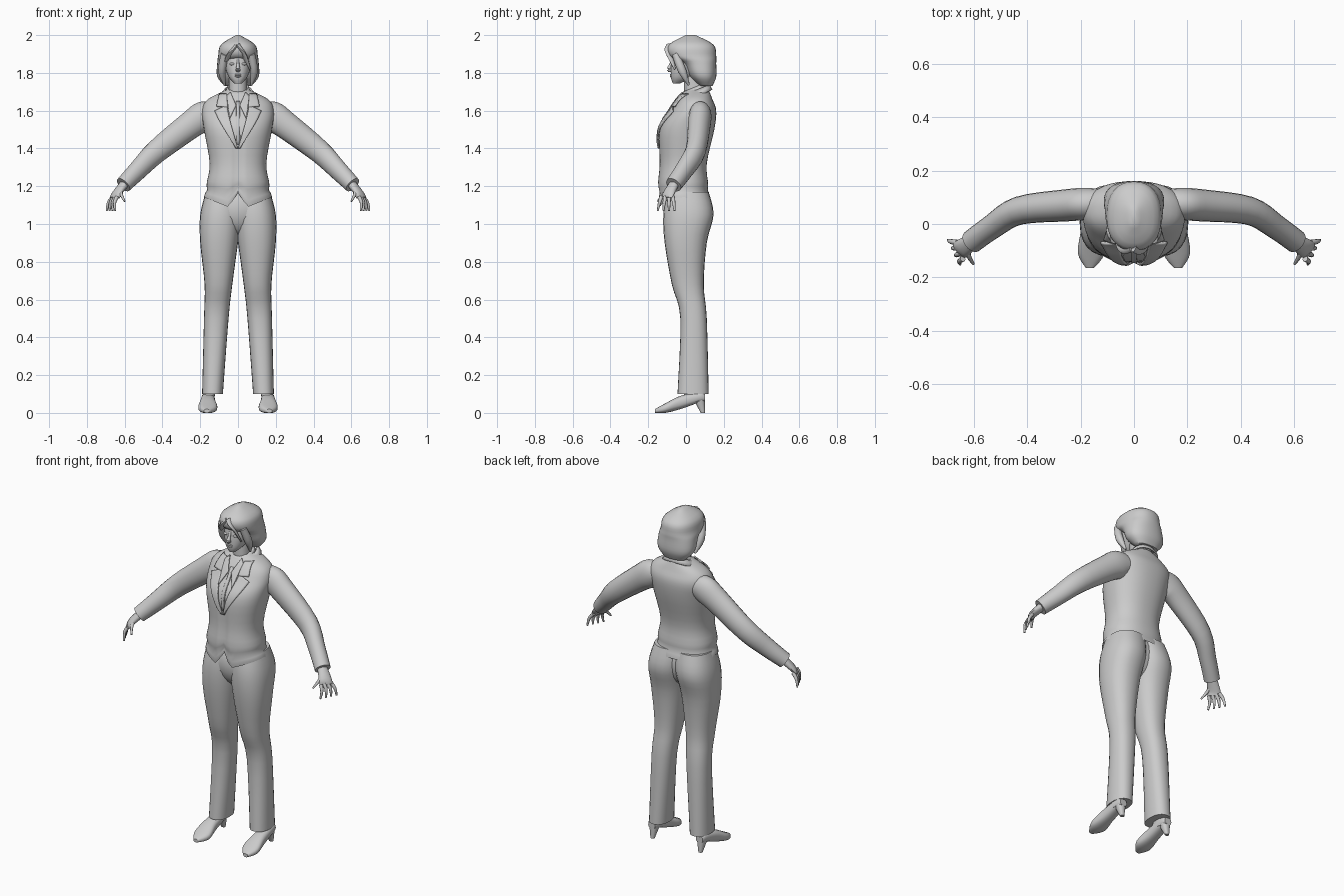
import bpy, bmesh, math
from mathutils import Vector
from mathutils.bvhtree import BVHTree

cube = bpy.data.objects.get("Cube")
if cube:
    bpy.data.objects.remove(cube, do_unlink=True)

grey = bpy.data.materials.new("plain_grey")
grey.use_nodes = True
colour = (.6, .6, .6, 1)
grey.diffuse_color = colour
grey.node_tree.nodes["Principled BSDF"].inputs["Base Color"].default_value = colour


def make(name, verts, faces, mirror=False, thickness=0):
    mesh = bpy.data.meshes.new(name)
    mesh.from_pydata(verts, [], faces)
    bm = bmesh.new()
    bm.from_mesh(mesh)
    bmesh.ops.recalc_face_normals(bm, faces=bm.faces)
    bm.to_mesh(mesh)
    bm.free()
    mesh.materials.append(grey)
    part = bpy.data.objects.new(name, mesh)
    bpy.context.collection.objects.link(part)
    bpy.ops.object.select_all(action="DESELECT")
    part.select_set(True)
    bpy.context.view_layer.objects.active = part
    bpy.ops.object.shade_smooth_by_angle(angle=math.radians(50))
    if thickness:
        part.modifiers.new("thickness", "SOLIDIFY").thickness = thickness
    if mirror:
        part.modifiers.new("mirror", "MIRROR")
    return part


def smooth(stations, steps=4):
    """Run a soft curve through a few stations of equal length."""
    points = [Vector(station) for station in stations]
    padded = [points[0], *points, points[-1]]
    result = []
    for before, start, end, after in zip(padded, padded[1:], padded[2:], padded[3:]):
        for step in range(steps):
            t = step / steps
            leave, arrive = (end - before) / 2, (after - start) / 2
            ease = t * t * (3 - 2 * t)
            result.append(start.lerp(end, ease) + leave * t * (1 - t) ** 2 - arrive * t * t * (1 - t))
    return result + [points[-1]]


def ring(centre, u, v, power=2, sides=24):
    def soften(value):
        return math.copysign(abs(value) ** (2 / power), value)
    angles = [math.tau * side / sides for side in range(sides)]
    return [Vector(centre) + soften(math.cos(angle)) * Vector(u) + soften(math.sin(angle)) * Vector(v)
            for angle in angles]


def level(height, left, right, front, back, tilt=0, sides=24):
    """Horizontal cross-section; tilt raises its back edge."""
    depth = (back - front) / 2
    centre = ((left + right) / 2, (front + back) / 2, height)
    return ring(centre, ((right - left) / 2, 0, 0), (0, depth, depth * tilt), 2.3, sides)


def loft(name, rings, caps=True, **options):
    sides = len(rings[0])
    verts = [point for section in rings for point in section]
    faces = []
    for base in range(0, len(verts) - sides, sides):
        for side in range(sides):
            after = (side + 1) % sides
            faces.append((base + side, base + after, base + sides + after, base + sides + side))
    if caps:
        faces += [range(sides), range(len(verts) - sides, len(verts))]
    return make(name, verts, faces, **options)


def symmetric(stations, sides=32):
    """Sections from height, half width, front and back."""
    return [level(z, -half, half, front, back, sides=sides) for z, half, front, back in smooth(stations)]


def tube(name, stations, sides=12, **options):
    """Limb through stations of position, upright radius and sideways radius."""
    path = smooth(stations)
    centres = [Vector(station[:3]) for station in path]
    rings = []
    for index, (centre, station) in enumerate(zip(centres, path)):
        ahead = centres[min(index + 1, len(path) - 1)]
        along = (ahead - centres[max(index - 1, 0)]).normalized()
        upright = (Vector((0, 0, 1)) - along * along.z).normalized()
        rings.append(ring(centre, upright * station[3], along.cross(upright) * station[4], sides=sides))
    return loft(name, rings, **options)


def ball(name, centre, radii, **options):
    width, depth, height = radii
    rings = []
    for index in range(1, 12):
        angle = math.pi * index / 12
        size = math.sin(angle)
        middle = Vector(centre) - Vector((0, 0, height * math.cos(angle)))
        rings.append(ring(middle, (width * size, 0, 0), (0, depth * size, 0)))
    return loft(name, rings, **options)


# Jacket body with a fold above the hem, a pointed front and a centre valley
sections = symmetric([(1.13, .18, -.14, .13), (1.2, .17, -.15, .12), (1.32, .15, -.14, .11),
                      (1.5, .18, -.14, .15), (1.6, .19, -.08, .16), (1.66, .16, -.04, .14),
                      (1.71, .06, 0, .12)], sides=48)
for point in (point for section in sections for point in section):
    fold = 1 - .06 * math.exp(-((point.z - 1.18) / .02) ** 2)
    point.x *= fold
    point.y *= fold
    across = abs(point.x)
    if point.y < 0:
        if point.z < 1.5 and across < .02:
            point.y += .012
        drop = max(.035 - 1.5 * across, .4 * across - .06)
        point.z += drop * max(0, (1.25 - point.z) / .12)
jacket = loft("jacket_body", sections, caps=False)
cloth = BVHTree.FromPolygons([vertex.co for vertex in jacket.data.vertices],
                             [face.vertices for face in jacket.data.polygons])


def patch(name, inner, outer, lift, steps=6, mirror=True):
    """Strip laid over the jacket front between two edges given as x and z."""
    verts = []
    for first, second in zip(smooth(inner, steps), smooth(outer, steps)):
        for step in range(steps + 1):
            x, z = first.lerp(second, step / steps)
            hit = cloth.ray_cast(Vector((x, -1, z)), Vector((0, 1, 0)))[0]
            if hit is None:
                hit = cloth.find_nearest(Vector((x, 0, z)))[0]
            verts.append((x, hit.y - lift, z))
    row = steps + 1
    faces = [(start + step, start + step + 1, start + row + step + 1, start + row + step)
             for start in range(0, len(verts) - row, row) for step in range(steps)]
    return make(name, verts, faces, mirror=mirror, thickness=.008)


# Lapels, collar wings, shirt collar points and placket
patch("lapels", [(0, 1.4), (.04, 1.54), (.06, 1.63)], [(.01, 1.4), (.09, 1.53), (.125, 1.6)], .014)
patch("collar_wings", [(.055, 1.62), (.06, 1.69)], [(.115, 1.625), (.1, 1.69)], .016)
patch("shirt_collar_points", [(.01, 1.63), (.04, 1.7)], [(.045, 1.56), (.06, 1.68)], .018)
patch("shirt_placket", [(-.01, 1.42), (-.01, 1.65)], [(.01, 1.42), (.01, 1.65)], .008, mirror=False)

# Standing collars, higher at the nape
for name, base, grow in (("jacket_collar", 1.675, .03), ("shirt_collar", 1.69, 0)):
    lower = level(base, -.07 - grow, .07 + grow, -.03 - grow / 2, .11 + grow, tilt=.4)
    upper = level(base + .035, -.055 - grow / 2, .055 + grow / 2, -.015, .11 + grow / 2, tilt=.4)
    loft(name, [lower, upper], caps=False, thickness=.008)

# Sleeves
tube("sleeves", [(.12, .075, 1.585, .06, .055), (.18, .075, 1.57, .08, .06),
                 (.25, .07, 1.525, .073, .06), (.43, .05, 1.385, .062, .053),
                 (.53, -.01, 1.285, .052, .046), (.607, -.066, 1.207, .044, .044)],
     sides=20, mirror=True)

# Hands: palm, four fanned fingers and a thumb
tube("palms", [(.59, -.055, 1.225, .024, .026), (.64, -.09, 1.165, .018, .036),
               (.652, -.1, 1.138, .012, .036)], mirror=True)


def digit(name, root, tip):
    root, tip = Vector(root), Vector(tip)
    knuckle = root.lerp(tip, .5) + Vector((.008, 0, .006))
    tube(name, [(*root, .011, .011), (*knuckle, .009, .009), (*tip, .005, .005)], sides=8, mirror=True)


for index, name in enumerate(("index", "middle", "ring", "little")):
    fan = index / 3
    digit(name + "_fingers", (.64 + .02 * fan, -.13 + .06 * fan, 1.145),
          (.65 + .045 * fan, -.15 + .09 * fan, 1.07))
digit("thumbs", (.62, -.09, 1.18), (.6, -.15, 1.12))

# Trousers
trousers = smooth([(.1, .08, .19, -.045, .12), (.5, .05, .18, -.03, .11), (.68, .03, .177, -.075, .094),
                   (.9, 0, .2, -.113, .11), (1.05, -.02, .2, -.12, .146), (1.17, -.03, .17, -.1, .12)])
loft("trouser_legs", [level(*station) for station in trousers], mirror=True)
ball("trouser_seat", (0, 0, 1.08), (.18, .117, .15))

# Shoes: inner and outer side, sole and upper heights along the foot
shoes = []
for y, inner, outer, sole, upper in smooth([(-.165, .15, .18, 0, .02), (-.11, .11, .21, 0, .05),
                                            (-.03, .12, .2, .02, .09), (.07, .125, .19, .055, .11),
                                            (.1, .135, .18, .06, .1)]):
    shoes.append(ring(((inner + outer) / 2, y, (sole + upper) / 2), ((outer - inner) / 2, 0, 0),
                      (0, 0, (upper - sole) / 2), 2.5))
loft("shoes", shoes, mirror=True)
loft("shoe_heels", [level(0, .147, .17, .078, .1), level(.07, .13, .185, .04, .1)], mirror=True)
loft("ankles", [level(.06, .125, .19, -.02, .09), level(.14, .12, .18, 0, .09)], mirror=True)

# Neck, face and features
loft("neck", [level(height, -.048, .048, -.01, .1) for height in (1.62, 1.82)])
loft("face", symmetric([(1.745, .02, -.07, -.03), (1.78, .05, -.08, .04),
                        (1.85, .07, -.078, .11), (1.95, .06, -.06, .1)]))
tube("nose", [(0, -.07, 1.87, .006, .006), (0, -.083, 1.84, .008, .008),
              (0, -.09, 1.818, .012, .013), (0, -.075, 1.81, .006, .01)])
ball("upper_lip", (0, -.078, 1.79), (.019, .008, .005))
ball("lower_lip", (0, -.077, 1.781), (.016, .008, .005))
ball("eyes", (.031, -.069, 1.847), (.015, .01, .007), mirror=True)

# Bobbed hair with side locks and a swept fringe
loft("hair", symmetric([(1.73, .07, .07, .14), (1.78, .11, .02, .16), (1.85, .11, -.02, .16),
                        (1.89, .105, -.09, .16), (1.95, .09, -.09, .145), (2, .01, 0, .05)]))
tube("side_locks", [(.07, -.055, 1.9, .02, .02), (.085, -.02, 1.81, .022, .02),
                    (.07, .015, 1.735, .005, .006)], mirror=True)
tube("swept_fringe", [(0, -.085, 1.95, .01, .02), (.025, -.088, 1.91, .01, .025),
                      (.064, -.06, 1.82, .004, .005)])
tube("short_fringe", [(-.01, -.085, 1.945, .01, .02), (-.04, -.085, 1.905, .01, .025),
                      (-.065, -.065, 1.86, .006, .008)])
